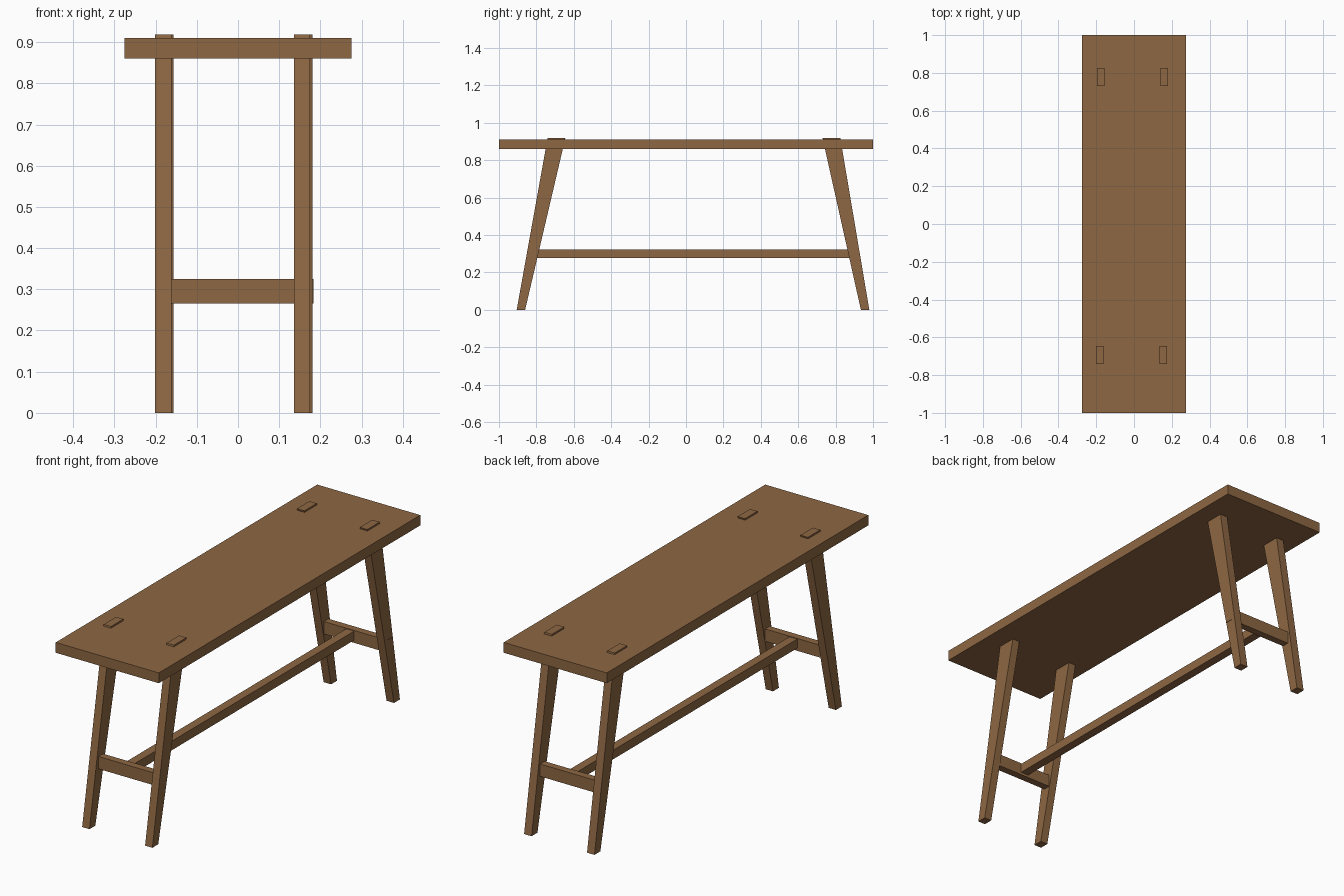
import bpy

if "Cube" in bpy.data.objects:
    bpy.data.objects.remove(bpy.data.objects["Cube"])

wood = bpy.data.materials.new("brown wood")
wood.diffuse_color = (0.27, 0.135, 0.055, 1)
wood.use_nodes = True
wood.node_tree.nodes["Principled BSDF"].inputs["Base Color"].default_value = wood.diffuse_color


def tapered(name, x, z, y_low, y_high):
    """Six-sided block; y range may differ between bottom and top."""
    verts = [(px, py, pz) for pz, ys in zip(z, (y_low, y_high))
             for px, py in ((x[0], ys[0]), (x[1], ys[0]), (x[1], ys[1]), (x[0], ys[1]))]
    faces = [(3, 2, 1, 0), (4, 5, 6, 7)]
    faces += [(i, (i + 1) % 4, (i + 1) % 4 + 4, i + 4) for i in range(4)]
    mesh = bpy.data.meshes.new(name)
    mesh.from_pydata(verts, [], faces)
    mesh.materials.append(wood)
    obj = bpy.data.objects.new(name, mesh)
    bpy.context.collection.objects.link(obj)
    return obj


def box(name, x, y, z):
    return tapered(name, x, z, y, y)


# Table top
box("table_top", (-0.276, 0.276), (-1, 1), (0.86, 0.91))

# Splayed, tapered legs whose tenons poke through the top
ends = {
    "front": ((-0.905, -0.86), (-0.74, -0.645), ((-0.201, -0.162), (0.136, 0.175))),
    "back": ((0.935, 0.98), (0.73, 0.825), ((-0.196, -0.156), (0.141, 0.181))),
}
for end, (foot, head, xs) in ends.items():
    for side, x in zip(("left", "right"), xs):
        tapered(f"{end}_{side}_leg", x, (0, 0.918), foot, head)

# Cross rails between each pair of legs
box("front_cross_rail", (-0.175, 0.15), (-0.835, -0.8), (0.265, 0.325))
box("back_cross_rail", (-0.17, 0.183), (0.88, 0.915), (0.265, 0.325))

# Long stretcher joining the cross rails
box("long_stretcher", (-0.036, 0.006), (-0.81, 0.89), (0.278, 0.322))
